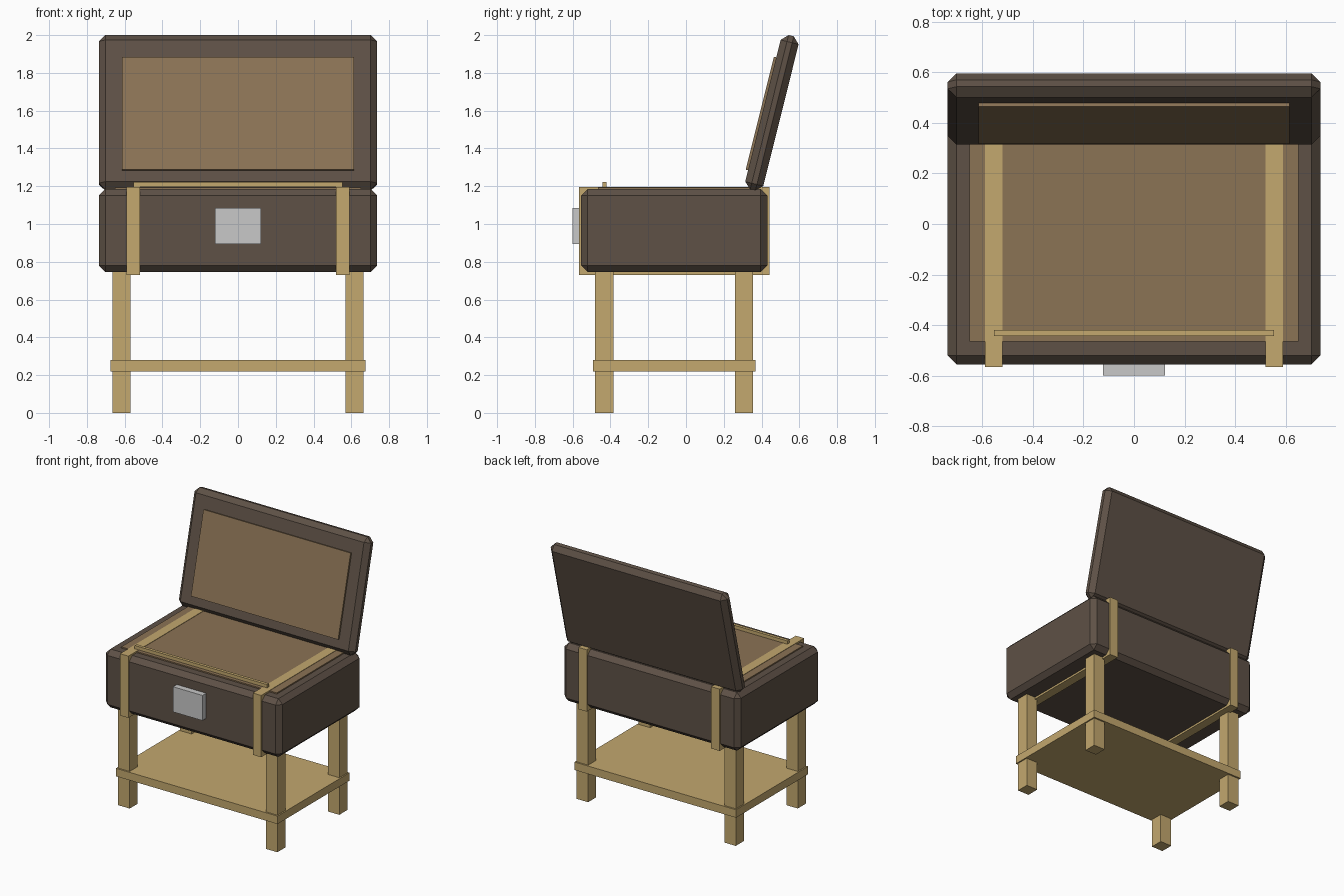
import bpy
import math
from mathutils import Matrix, Vector

old = bpy.data.objects.get("Cube")
if old:
    bpy.data.objects.remove(old, do_unlink=True)


def material(name, hex_code):
    # Convert an sRGB hex code to linear values
    srgb = [int(hex_code[i:i + 2], 16) / 255 for i in (0, 2, 4)]
    lin = [c / 12.92 if c <= 0.04045 else ((c + 0.055) / 1.055) ** 2.4 for c in srgb]
    mat = bpy.data.materials.new(name)
    mat.use_nodes = True
    mat.diffuse_color = (*lin, 1)
    bsdf = next(n for n in mat.node_tree.nodes if n.type == "BSDF_PRINCIPLED")
    bsdf.inputs["Base Color"].default_value = (*lin, 1)
    return mat


leather = material("dark_leather", "5E5146")
lining = material("tan_lining", "8B7355")
wood = material("pale_wood", "C3A86E")
metal = material("light_metal", "C8C8C8")


def box(name, mat, x, y, z, chamfer=0):
    """Box spanning the given (low, high) ranges, with optional chamfered edges."""
    spans = (x, y, z)
    centre = Vector([(a + b) / 2 for a, b in spans])
    bpy.ops.mesh.primitive_cube_add(size=1, location=centre)
    obj = bpy.context.object
    obj.name = name
    obj.data.transform(Matrix.Diagonal([b - a for a, b in spans] + [1]))
    obj.data.materials.append(mat)
    if chamfer:
        bevel = obj.modifiers.new("chamfer", "BEVEL")
        bevel.width = chamfer
        bevel.segments = 1
    return obj


MID_Y = -0.0625      # centre of the case and stand, front to back


def around(centre, half):
    return (centre - half, centre + half)


# Stand: four legs through a shelf
for side, sx in (("left", 1), ("right", -1)):
    for end, sy in (("front", -1), ("back", 1)):
        box(f"{end}_{side}_leg", wood, around(sx * 0.617, 0.048),
            around(MID_Y + sy * 0.37, 0.048), (0, 0.75))
box("shelf", wood, (-0.675, 0.675), around(MID_Y, 0.43), (0.22, 0.28))

# Open case with raised lining
box("case_body", leather, around(0, 0.737), around(MID_Y, 0.493), (0.745, 1.185), 0.035)
box("case_lining", lining, around(0, 0.65), around(MID_Y, 0.403), (1.1, 1.194))

# Straps wrapped round the case, cross bar and latch
for side, sx in (("left", 1), ("right", -1)):
    box(f"{side}_strap", wood, around(sx * 0.555, 0.035), around(MID_Y, 0.504), (0.73, 1.197))
box("cross_bar", wood, around(0, 0.553), (-0.443, -0.42), (1.197, 1.222))
box("latch", metal, around(0, 0.123), (-0.6, -0.55), (0.895, 1.085))

# Lid leaning back, with its lining panel on the inner face
hinge = Matrix.Translation((0, 0.455, 1.588)) @ Matrix.Rotation(math.radians(-14), 4, "X")
lid = box("lid", leather, around(0, 0.737), around(0, 0.049), around(0, 0.4215), 0.035)
panel = box("lid_lining", lining, around(0, 0.615), (-0.062, -0.04), around(-0.017, 0.308))
for part in (lid, panel):
    part.matrix_world = hinge @ Matrix.Translation(part.location)
